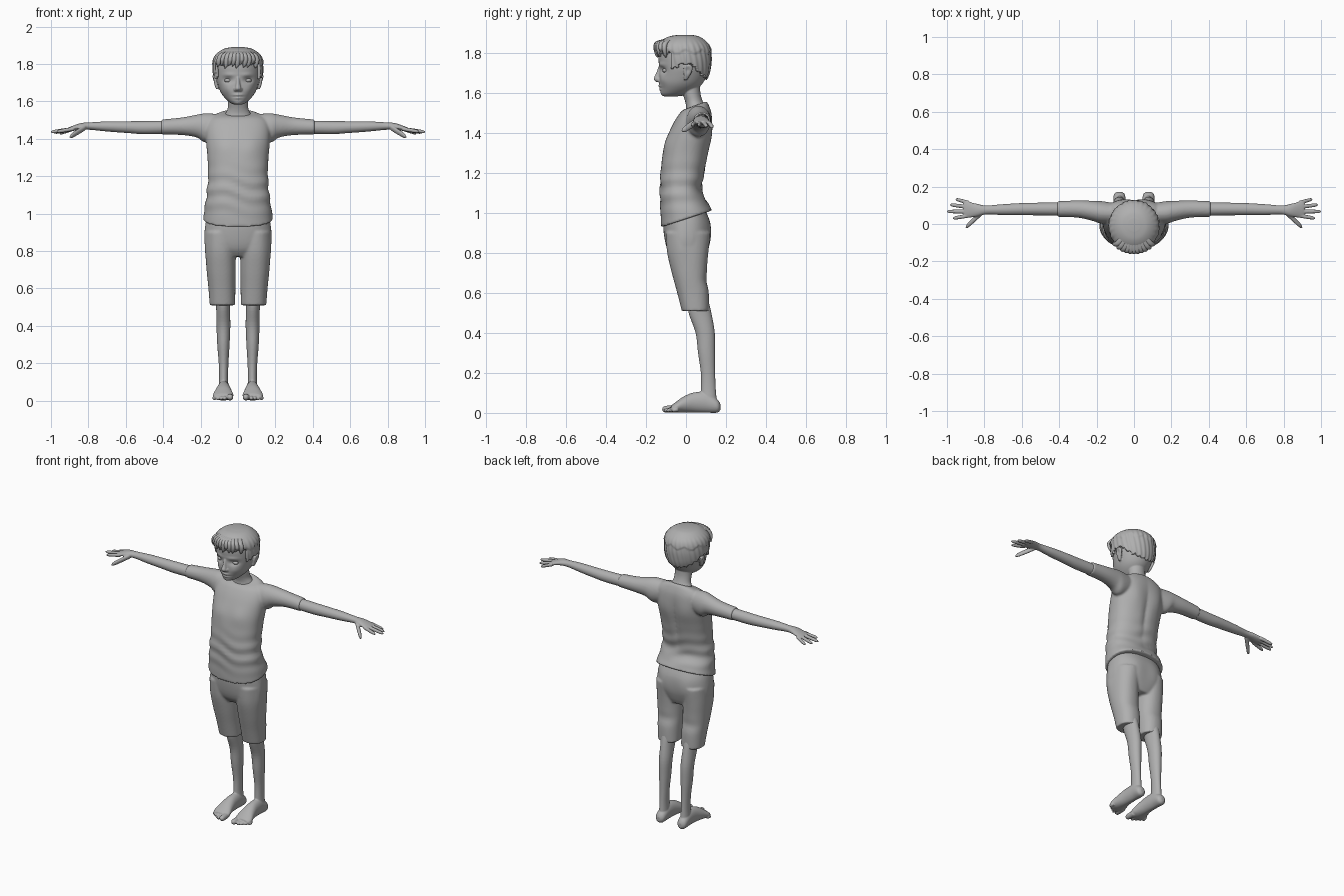
import bpy, bmesh, math
from mathutils import Vector

cube = bpy.data.objects.get("Cube")
if cube:
    bpy.data.objects.remove(cube, do_unlink=True)

clay = bpy.data.materials.new("grey_clay")
clay.use_nodes = True
clay.diffuse_color = (0.43, 0.43, 0.43, 1)
clay.node_tree.nodes["Principled BSDF"].inputs["Base Color"].default_value = clay.diffuse_color

X, Y, Z = Vector((1, 0, 0)), Vector((0, 1, 0)), Vector((0, 0, 1))
FRAMES = {"x": (Y, Z), "y": (X, Z), "z": (X, Y)}


def spline(points, steps):
    """Catmull-Rom interpolation of equal-length tuples."""
    ext = [points[0]] + points + [points[-1]]
    out = []
    for i in range(len(points) - 1):
        for s in range(steps):
            t = s / steps
            out.append([b + t / 2 * (c - a + t * (2 * a - 5 * b + 4 * c - d + t * (3 * (b - c) + d - a)))
                        for a, b, c, d in zip(*ext[i:i + 4])])
    return out + [list(points[-1])]


def tube(bm, axis, stations, sides=32, steps=5, square=1.0):
    """Closed loft through stations (x, y, z, radius_u, radius_v, optional tilt)."""
    u, v = FRAMES[axis]
    rings = []
    for x, y, z, ru, rv, *tilt in spline(stations, steps):
        ring = []
        for k in range(sides):
            a = math.tau * k / sides
            c, s = (math.copysign(abs(f) ** square, f) for f in (math.cos(a), math.sin(a)))
            lift = Z * (tilt[0] * s if tilt else 0)
            ring.append(bm.verts.new(Vector((x, y, z)) + u * ru * c + v * rv * s + lift))
        rings.append(ring)
    for low, high in zip(rings, rings[1:]):
        for k in range(sides):
            n = (k + 1) % sides
            bm.faces.new((low[k], low[n], high[n], high[k]))
    bm.faces.new(rings[0][::-1])
    bm.faces.new(rings[-1])


def level(z, front, back, width, tilt=0.0):
    """Horizontal body section from its front, back and half width."""
    return (0, (front + back) / 2, z, width, (back - front) / 2, tilt)


def digit(bm, axis, start, end, r):
    """Finger or toe with a rounded tip."""
    a, b = Vector(start), Vector(end)
    tube(bm, axis, [(*a.lerp(b, t), r * k, r * k)
                    for t, k in ((0, 1), (0.5, 1), (0.85, 0.85), (1, 0.3))], 16, 4)


def push(bm, centre, size, offset, both=False):
    """Soft sculpting: move vertices near a centre."""
    for side in ((1, -1) if both else (1,)):
        for v in bm.verts:
            d = [(v.co[i] - centre[i] * (side if i == 0 else 1)) / size[i] for i in range(3)]
            w = math.exp(-sum(q * q for q in d))
            v.co += Vector((offset[0] * side, offset[1], offset[2])) * w


def finish(bm, name, voxel=0, mirror=False, soften=3):
    bmesh.ops.recalc_face_normals(bm, faces=bm.faces)
    mesh = bpy.data.meshes.new(name)
    bm.to_mesh(mesh)
    bm.free()
    mesh.materials.append(clay)
    mesh.polygons.foreach_set("use_smooth", [True] * len(mesh.polygons))
    obj = bpy.data.objects.new(name, mesh)
    bpy.context.collection.objects.link(obj)
    if voxel:
        remesh = obj.modifiers.new("fuse", "REMESH")
        remesh.mode = "VOXEL"
        remesh.voxel_size = voxel
        remesh.use_smooth_shade = True
        smooth = obj.modifiers.new("soften", "SMOOTH")
        smooth.factor, smooth.iterations = 0.5, soften
    if mirror:
        obj.modifiers.new("mirror", "MIRROR").use_mirror_merge = False
    return obj


# Shirt: torso and two sleeves fused together
bm = bmesh.new()
tube(bm, "z", [level(.97, -.125, .13, .187, .042), level(1.02, -.127, .11, .18, .03),
               level(1.1, -.13, .08, .168, .01), level(1.2, -.127, .093, .16),
               level(1.3, -.115, .112, .163), level(1.38, -.092, .126, .17),
               level(1.45, -.062, .13, .172), level(1.5, -.03, .127, .16),
               level(1.528, -.008, .115, .125, .01), level(1.54, .005, .103, .085, .018)],
     64, 6, 0.87)
push(bm, (.075, -.1, 1.36), (.06, .05, .05), (0, -.008, 0), True)
push(bm, (.08, .12, 1.4), (.05, .05, .08), (0, .008, 0), True)
push(bm, (0, .11, 1.3), (.02, .05, .15), (0, -.01, 0))
for v in bm.verts:  # cloth folds round the waist
    fade = math.exp(-((v.co.z - 1.12) / .1) ** 2)
    wave = math.sin(v.co.z * 75 + v.co.x * 14 + math.sin(v.co.x * 25))
    v.co += Vector((v.co.x, v.co.y, 0)).normalized() * .004 * fade * wave
for s in (1, -1):
    tube(bm, "x", [(.07 * s, .055, 1.47, .05, .06), (.17 * s, .062, 1.458, .06, .078),
                   (.22 * s, .07, 1.468, .054, .061), (.3 * s, .08, 1.467, .046, .047),
                   (.41 * s, .08, 1.463, .042, .04)])
finish(bm, "shirt", .007)

# Shorts: hips and two trouser legs
bm = bmesh.new()
tube(bm, "z", [level(1.01, -.1, .098, .16), level(.95, -.114, .12, .173),
               level(.87, -.107, .12, .178), level(.81, -.09, .107, .165),
               level(.77, -.06, .09, .11)], 64, 6, 0.87)
for s in (1, -1):
    tube(bm, "z", [(.092 * s, .006, .9, .083, .108), (.093 * s, .008, .8, .081, .102),
                   (.09 * s, .017, .7, .078, .088), (.086 * s, .035, .6, .072, .079),
                   (.083 * s, .047, .51, .068, .068)], 40, 6, 0.9)
push(bm, (.08, .12, .89), (.06, .05, .07), (0, .008, 0), True)
push(bm, (.175, -.03, .84), (.03, .03, .08), (.006, 0, 0), True)
push(bm, (.09, .11, .66), (.1, .05, .03), (0, -.006, 0), True)
finish(bm, "shorts", .007)

# Arms with hands
bm = bmesh.new()
tube(bm, "x", [(.35, .08, 1.463, .036, .035), (.5, .08, 1.46, .034, .035),
               (.58, .08, 1.462, .033, .032), (.7, .077, 1.466, .029, .027),
               (.79, .075, 1.468, .024, .02), (.84, .074, 1.466, .034, .018),
               (.89, .077, 1.454, .043, .013), (.91, .078, 1.45, .038, .009)])
for base, tip, reach, drop in ((.113, .133, .955, 1.428), (.09, .103, .985, 1.432),
                               (.066, .067, 1.003, 1.436), (.045, .03, .97, 1.438)):
    digit(bm, "x", (.88, base, 1.453), (reach, tip, drop), .0105)
digit(bm, "x", (.815, .06, 1.462), (.9, -.018, 1.41), .016)
finish(bm, "arms", .004, True, 2)

# Lower legs with bare feet
bm = bmesh.new()
tube(bm, "z", [(.083, .06, .57, .04, .05), (.08, .07, .5, .037, .057),
               (.078, .096, .4, .037, .048), (.078, .103, .3, .033, .043),
               (.077, .11, .2, .026, .036), (.077, .112, .12, .024, .037),
               (.077, .113, .05, .028, .042)])
tube(bm, "y", [(.078, .172, .03, .012, .015), (.078, .155, .035, .03, .034),
               (.077, .1, .052, .033, .051), (.077, .04, .052, .037, .05),
               (.078, -.01, .042, .046, .041), (.079, -.05, .028, .055, .027),
               (.08, -.075, .02, .046, .016)])
digit(bm, "y", (.044, -.05, .02), (.042, -.119, .018), .018)
for k in range(4):
    x = .07 + .018 * k
    digit(bm, "y", (x, -.04, .018), (x + .002, -.111 + .014 * k, .012), .0115)
for v in bm.verts:  # flat soles
    v.co.z = max(v.co.z, 0)
finish(bm, "lower_legs", .004, True, 2)

# Head, face, ears and neck
SKULL = [level(1.69, -.135, .105, .108), level(1.73, -.134, .114, .118),
         level(1.78, -.138, .117, .121), level(1.82, -.133, .108, .114),
         level(1.85, -.112, .086, .093), level(1.87, -.075, .055, .06),
         level(1.878, -.03, .02, .02)]
JAW = [level(1.583, -.112, -.04, .02), level(1.593, -.125, .01, .042),
       level(1.62, -.129, .055, .072), level(1.65, -.134, .085, .093)]
bm = bmesh.new()
tube(bm, "z", JAW + SKULL, 96, 8)
push(bm, (.053, -.12, 1.713), (.026, .05, .015), (0, .014, 0), True)
push(bm, (.05, -.125, 1.742), (.035, .04, .01), (0, -.005, 0), True)
push(bm, (.06, -.11, 1.665), (.025, .04, .022), (0, -.005, 0), True)
push(bm, (0, -.13, 1.634), (.024, .03, .005), (0, -.008, 0))
push(bm, (0, -.13, 1.618), (.02, .03, .005), (0, -.007, 0))
push(bm, (0, -.13, 1.626), (.03, .03, .003), (0, .005, 0))
tube(bm, "z", [(0, -.128, 1.73, .009, .01), (0, -.137, 1.695, .011, .014),
               (0, -.146, 1.669, .016, .016), (0, -.139, 1.655, .013, .01)], 24)
for s in (1, -1):
    digit(bm, "z", (.014 * s, -.137, 1.672), (.014 * s, -.136, 1.654), .009)
    tube(bm, "z", [(.108 * s, -.002, 1.665, .008, .008), (.116 * s, .004, 1.685, .009, .015),
                   (.124 * s, .01, 1.715, .011, .023), (.128 * s, .012, 1.735, .01, .019),
                   (.126 * s, .01, 1.744, .005, .008)], 24)
push(bm, (.137, .008, 1.713), (.01, .011, .018), (-.009, 0, 0), True)
tube(bm, "z", [level(1.49, -.005, .11, .085), level(1.53, .0, .1, .07),
               level(1.56, -.005, .083, .056), level(1.6, -.018, .072, .053),
               level(1.66, -.03, .07, .053)], 40)
finish(bm, "head", .004, False, 2)

# Blank eyeballs
bm = bmesh.new()
bmesh.ops.create_uvsphere(bm, u_segments=24, v_segments=16, radius=.018)
for v in bm.verts:
    v.co = Vector((v.co.x * 1.1 + .053, v.co.y - .1, v.co.z * .65 + 1.712))
finish(bm, "eyes", 0, True)


# Hair cap, trimmed along the hairline
def hairline(p):
    angle = math.atan2(p.x, -p.y)
    jag = .006 * math.sin(angle * 23)
    for limit, height in ((-.075, 1.8), (-.04, 1.725), (.035, 1.745)):
        if p.y < limit:
            return height + jag
    return 1.735 - .9 * min(p.y - .035, .08) + jag


bm = bmesh.new()
tube(bm, "z", [(x, y, z + (.012 if z > 1.8 else 0), ru + .013, rv + .01, 0)
               for x, y, z, ru, rv, t in JAW[2:] + SKULL], 128, 8)
bmesh.ops.recalc_face_normals(bm, faces=bm.faces)
bmesh.ops.delete(bm, geom=[f for f in bm.faces if len(f.verts) > 4 and f.calc_center_median().z < 1.7
                           or f.calc_center_median().z < hairline(f.calc_center_median())],
                 context="FACES")
for v in bm.verts:  # combed strands and a layered crown
    angle = math.atan2(v.co.x, -v.co.y)
    out = Vector((v.co.x, v.co.y, 0)).normalized()
    fade = min(1, max(0, (1.87 - v.co.z) / .05))
    layer = .004 if v.co.z > 1.805 + .01 * math.sin(angle * 9) else 0
    v.co += out * fade * (.002 * math.sin(angle * 26 + v.co.z * 40) + layer)
hair = finish(bm, "hair")
shell = hair.modifiers.new("thickness", "SOLIDIFY")
shell.thickness, shell.offset = .014, -1

# Fringe locks swept down over the forehead
bm = bmesh.new()
for k in range(11):
    x = -.1 + .02 * k
    y = -.018 - .132 * math.sqrt(1 - (x / .137) ** 2)
    tip = 1.785 + .009 * math.sin(k * 2.3)
    tube(bm, "z", [(x * .55, y * .6, 1.872, .008, .012), (x * .85, y * .93, 1.855, .014, .014),
                   (x, y, 1.825, .014, .012), (x - .004, y + .004, tip + .015, .01, .009),
                   (x - .01, y + .008, tip, .002, .003)], 12, 4)
finish(bm, "fringe")
